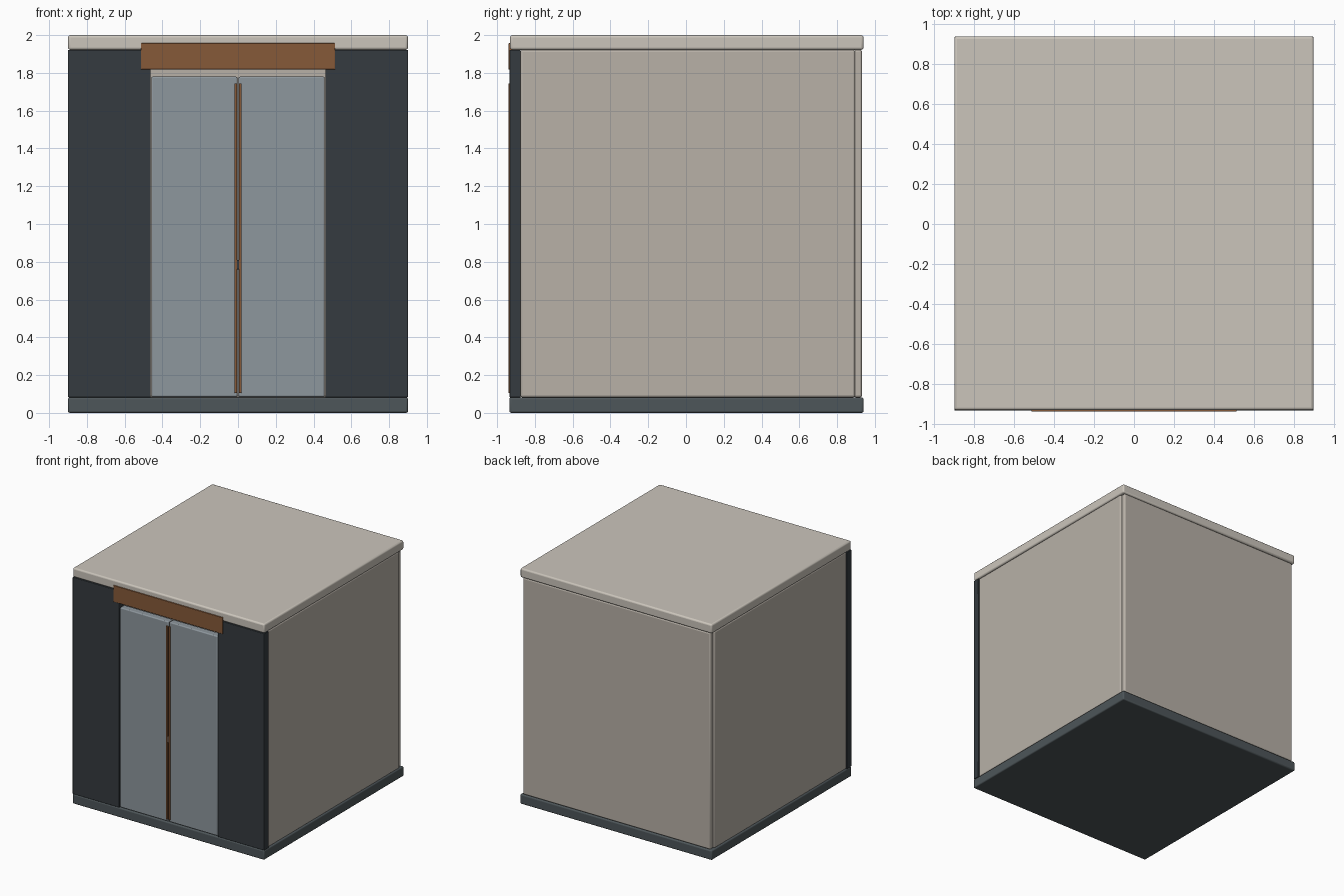
import bpy
import math

if "Cube" in bpy.data.objects:
    bpy.data.objects.remove(bpy.data.objects["Cube"])


def material(name, rgb):
    m = bpy.data.materials.new(name)
    m.diffuse_color = (*rgb, 1.0)
    m.use_nodes = True
    m.node_tree.nodes["Principled BSDF"].inputs["Base Color"].default_value = m.diffuse_color
    return m


ROOF = material("pale_stone", (0.60, 0.56, 0.50))
WALL = material("warm_grey", (0.48, 0.44, 0.39))
DARK = material("charcoal", (0.035, 0.043, 0.05))
BASE = material("slate", (0.075, 0.092, 0.10))
GLASS = material("blue_grey", (0.27, 0.31, 0.34))
WOOD = material("brown_wood", (0.24, 0.10, 0.04))


def block(name, x, y, z, mat, bevel=0.0, segments=3):
    """Box between the given (min, max) pairs with optional rounded edges."""
    centre = [(a + b) / 2 for a, b in (x, y, z)]
    bpy.ops.mesh.primitive_cube_add(size=1, location=centre)
    ob = bpy.context.object
    ob.name = name
    ob.scale = [b - a for a, b in (x, y, z)]
    bpy.ops.object.transform_apply(location=False, rotation=False, scale=True)
    ob.data.materials.append(mat)
    if bevel:
        mod = ob.modifiers.new("rounded_edges", 'BEVEL')
        mod.width = bevel
        mod.segments = segments
        bpy.ops.object.shade_smooth_by_angle(angle=math.radians(35))
    return ob


def pair(name, x, y, z, mat, bevel=0.0):
    """The same box on the right and mirrored on the left."""
    block("right_" + name, x, y, z, mat, bevel)
    block("left_" + name, (-x[1], -x[0]), y, z, mat, bevel)


# floor slab and roof slab
block("base", (-0.9, 0.9), (-0.935, 0.94), (0, 0.082), BASE, 0.010)
block("roof", (-0.9, 0.9), (-0.932, 0.94), (1.922, 2.0), ROOF, 0.013)

# side and back walls
pair("side_wall", (0.845, 0.893), (-0.877, 0.895), (0.082, 1.922), WALL, 0.012)
block("back_wall", (-0.88, 0.88), (0.888, 0.932), (0.082, 1.922), WALL, 0.012)

# dark front panels beside the doorway
pair("front_panel", (0.462, 0.9), (-0.934, -0.875), (0.082, 1.922), DARK, 0.004)

# double doors with full-height wooden pulls and a small latch
pair("door", (0.003, 0.459), (-0.93, -0.87), (0.085, 1.78), GLASS, 0.008)
pair("door_pull", (0.004, 0.019), (-0.94, -0.925), (0.105, 1.745), WOOD, 0.003)
block("latch", (-0.006, 0.006), (-0.938, -0.92), (0.76, 0.81), DARK, 0.002)

# wooden header above the doors
block("header", (-0.514, 0.514), (-0.94, -0.895), (1.818, 1.957), WOOD, 0.003)
